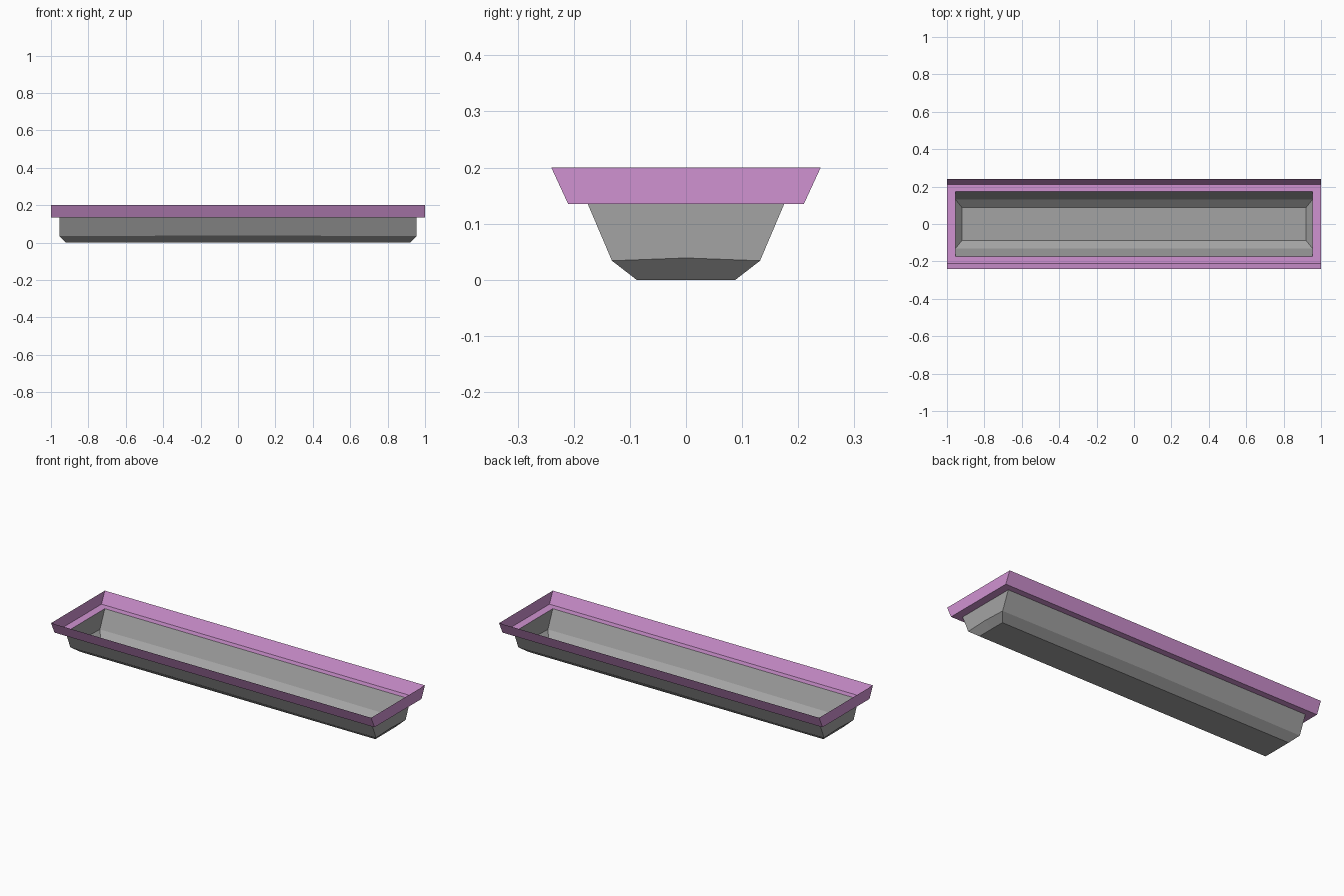
import bpy
import bmesh

cube = bpy.data.objects.get("Cube")
if cube:
    bpy.data.objects.remove(cube)


def make_material(name, colour):
    mat = bpy.data.materials.new(name)
    mat.use_nodes = True
    mat.diffuse_color = colour
    mat.node_tree.nodes["Principled BSDF"].inputs["Base Color"].default_value = colour
    return mat


def ring(bm, half_x, half_y, z, bow=0.0):
    """Rectangle with edge midpoints; bow lifts the midpoints slightly."""
    points = [(-1, -1), (0, -1), (1, -1), (1, 0), (1, 1), (0, 1), (-1, 1), (-1, 0)]
    return [bm.verts.new((sx * half_x, sy * half_y, z + (bow if sx * sy == 0 else 0)))
            for sx, sy in points]


def lofted_sheet(name, rings, mat, floor=False):
    """Thin open shell through a stack of rectangular rings."""
    bm = bmesh.new()
    loops = [ring(bm, *r) for r in rings]
    if floor:
        bm.faces.new(reversed(loops[0]))
    for low, high in zip(loops, loops[1:]):
        for i in range(len(low)):
            j = (i + 1) % len(low)
            bm.faces.new((low[i], low[j], high[j], high[i]))
    mesh = bpy.data.meshes.new(name)
    bm.to_mesh(mesh)
    bm.free()
    mesh.materials.append(mat)
    obj = bpy.data.objects.new(name, mesh)
    bpy.context.collection.objects.link(obj)
    return obj


grey = make_material("tray grey", (0.37, 0.37, 0.37, 1))
pink = make_material("rim pink", (0.63, 0.29, 0.64, 1))

# Trough: floor, sloped lower edge, flared walls
lofted_sheet("tray_body", [(0.92, 0.088, 0.0),
                           (0.955, 0.132, 0.034, 0.005),
                           (0.955, 0.175, 0.135)], grey, floor=True)

# Rim: flat ledge and upright flange leaning outward front and back
lofted_sheet("tray_rim", [(0.955, 0.175, 0.135),
                          (1.0, 0.21, 0.135),
                          (1.0, 0.24, 0.2)], pink)
